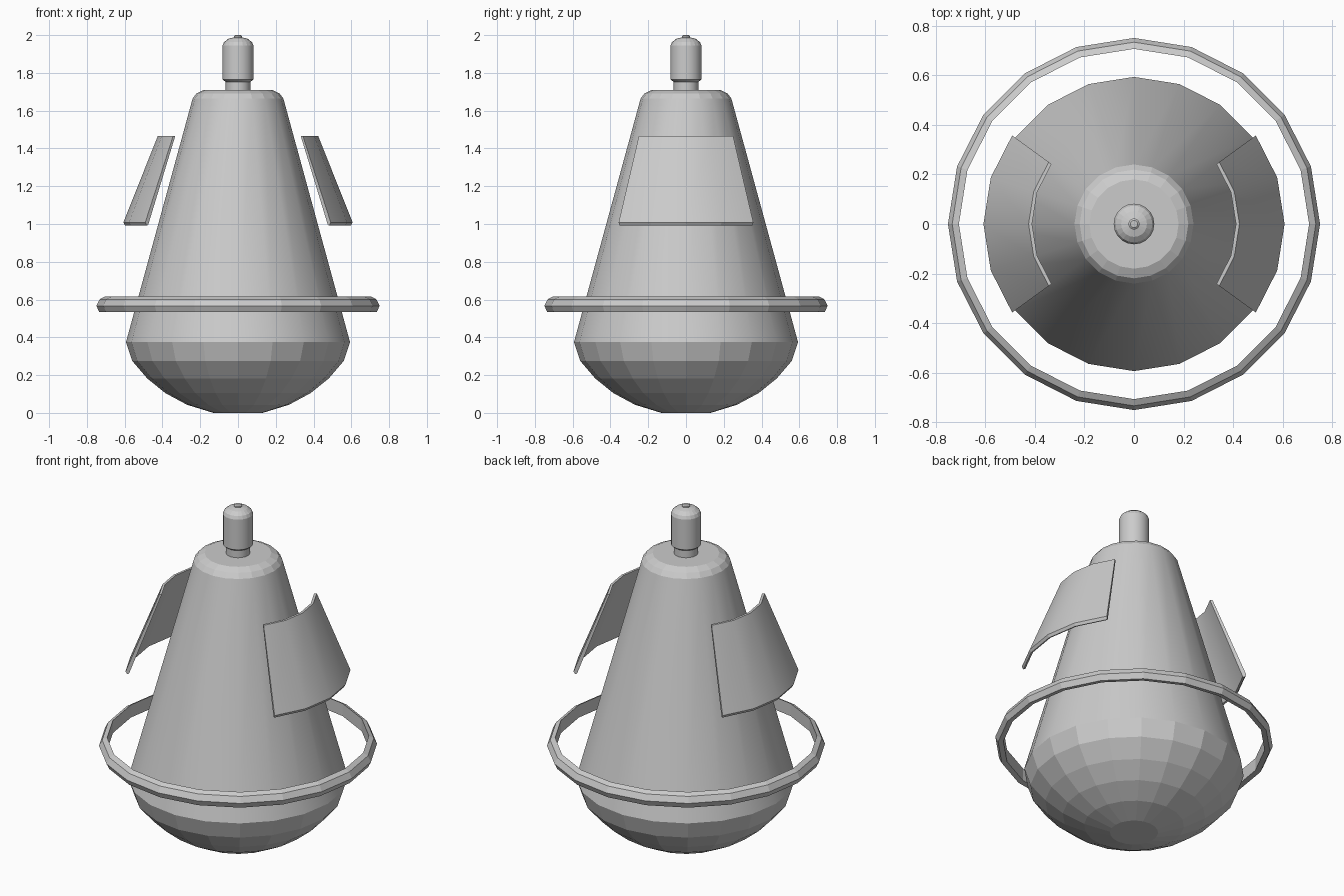
import bpy, bmesh
from math import cos, sin, radians

if "Cube" in bpy.data.objects:
    bpy.data.objects.remove(bpy.data.objects["Cube"])

STEP = radians(18)  # 20-sided throughout


def lathe(name, profile, first=0, count=20, closed=False, smooth=()):
    """Revolve (radius, z) points; full turn if count is 20, otherwise a capped arc."""
    full = count == 20
    bm = bmesh.new()
    rows = [[bm.verts.new((r * cos((first + i) * STEP), r * sin((first + i) * STEP), z))
             for r, z in profile] for i in range(count if full else count + 1)]
    n = len(profile)
    for i in range(count):
        a, b = rows[i], rows[(i + 1) % len(rows)]
        for j in range(n if closed else n - 1):
            k = (j + 1) % n
            f = bm.faces.new((a[j], b[j], b[k], a[k]))
            f.smooth = j in smooth
    if full and not closed:
        bm.faces.new([r[0] for r in rows])
        bm.faces.new([r[-1] for r in rows])
    if not full:
        bm.faces.new(rows[0])
        bm.faces.new(rows[-1])
    bmesh.ops.recalc_face_normals(bm, faces=bm.faces)
    me = bpy.data.meshes.new(name)
    bm.to_mesh(me)
    bm.free()
    ob = bpy.data.objects.new(name, me)
    bpy.context.collection.objects.link(ob)
    return ob


# Main body: faceted rounded base, smooth cone, bevelled top
lathe("body", [(0.13, 0.0), (0.27, 0.043), (0.385, 0.105), (0.48, 0.182),
               (0.56, 0.275), (0.593, 0.375), (0.24, 1.665), (0.219, 1.692),
               (0.18, 1.71)], smooth=(5,))

# Neck and capped knob on top
lathe("neck", [(0.065, 1.69), (0.065, 1.76)], smooth=(0,))
lathe("knob", [(0.062, 1.75), (0.082, 1.765), (0.082, 1.945), (0.074, 1.963),
               (0.052, 1.98), (0.022, 1.988)], smooth=(1,))
lathe("knob_tip", [(0.022, 1.98), (0.022, 1.995), (0.015, 2.0)], smooth=(0,))

# Floating ring around the body
lathe("ring", [(0.735, 0.535), (0.75, 0.567), (0.733, 0.601), (0.706, 0.615),
               (0.706, 0.54)], closed=True)

# Two curved side panels
panel = [(0.598, 0.992), (0.607, 1.008), (0.425, 1.465), (0.411, 1.465), (0.588, 0.995)]
for side, first in (("right", -2), ("left", 8)):
    lathe("panel_" + side, panel, first, 4, closed=True, smooth=(1, 3))
